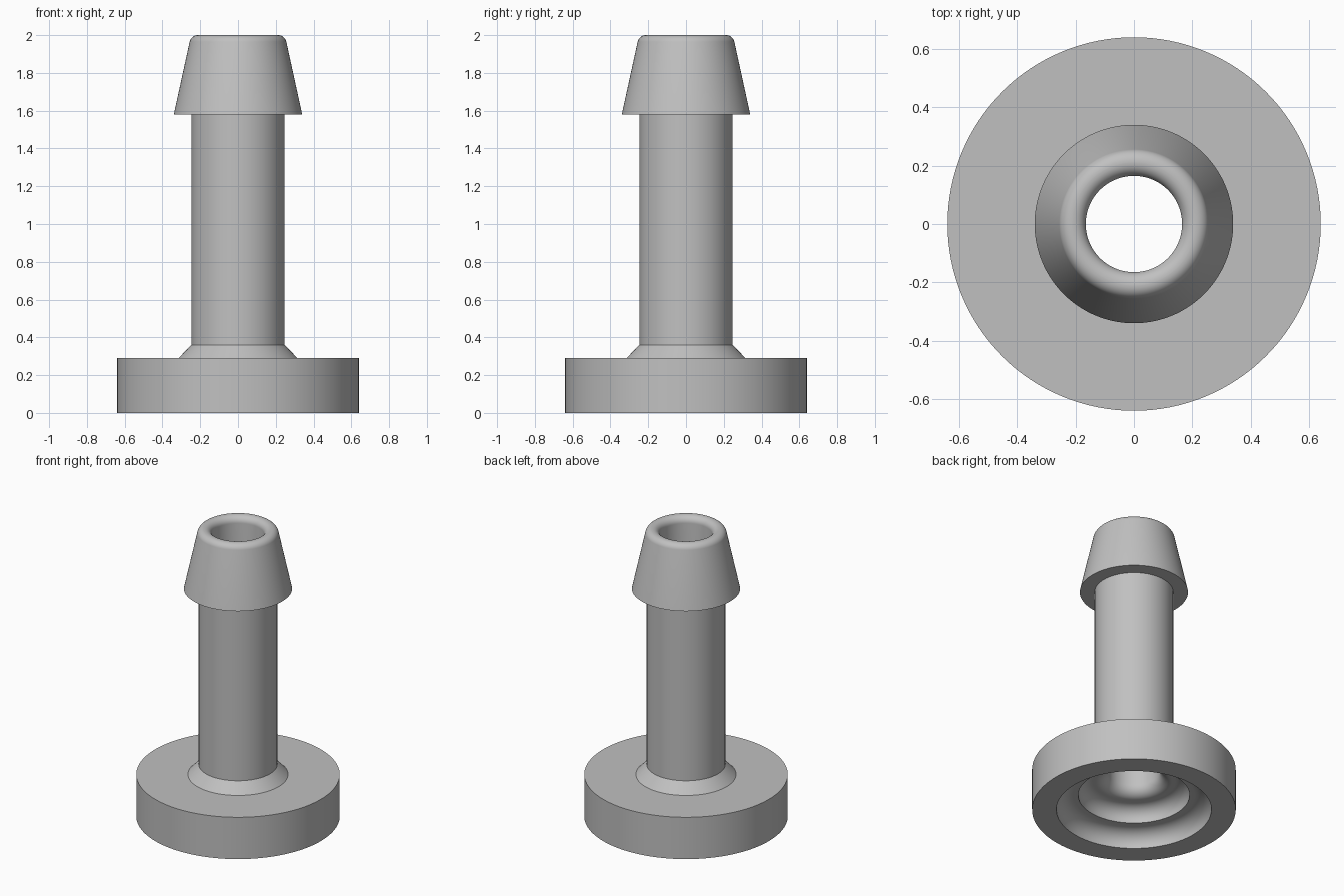
import bpy, bmesh
from math import sin, cos, radians, pi

SEGMENTS = 128

cube = bpy.data.objects.get("Cube")
if cube:
    bpy.data.objects.remove(cube, do_unlink=True)


def arc(r, z, rr, rz, start, end, steps=10):
    """Points (radius, height) on an elliptical arc centred at (r, z)."""
    angles = [radians(start + (end - start) * i / steps) for i in range(steps + 1)]
    return [(r + rr * cos(a), z + rz * sin(a)) for a in angles]


def revolve(name, profile, material):
    """Spin a closed (radius, height) profile about the z axis."""
    bm = bmesh.new()
    verts = [bm.verts.new((r, 0, z)) for r, z in profile]
    edges = [bm.edges.new((a, b)) for a, b in zip(verts, verts[1:] + verts[:1])]
    bmesh.ops.spin(bm, geom=verts + edges, cent=(0, 0, 0), axis=(0, 0, 1),
                   angle=2 * pi, steps=SEGMENTS, use_duplicate=False)
    bmesh.ops.remove_doubles(bm, verts=bm.verts, dist=0.0001)
    bmesh.ops.recalc_face_normals(bm, faces=bm.faces)
    mesh = bpy.data.meshes.new(name)
    bm.to_mesh(mesh)
    bm.free()
    mesh.materials.append(material)
    obj = bpy.data.objects.new(name, mesh)
    bpy.context.collection.objects.link(obj)
    bpy.ops.object.select_all(action='DESELECT')
    obj.select_set(True)
    bpy.context.view_layer.objects.active = obj
    bpy.ops.object.shade_smooth_by_angle(angle=radians(28))
    return obj


grey = bpy.data.materials.new("light grey")
grey.use_nodes = True
colour = (0.53, 0.53, 0.53, 1)
grey.diffuse_color = colour
grey.node_tree.nodes["Principled BSDF"].inputs["Base Color"].default_value = colour

# Round flange, chamfered foot and straight stem
flange = [(0.64, 0), (0.64, 0.29)]
stem = [(0.315, 0.29), (0.247, 0.36), (0.247, 1.58)]

# Tapered barb with rounded lip running into the bore
barb = [(0.34, 1.58)] + arc(0.212, 1.955, 0.045, 0.045, 13, 90)
lip = arc(0.21, 1.955, 0.045, 0.045, 90, 180)

# Bore flaring into two stepped, rounded recesses on the underside
flare = arc(0.24, 0.28, 0.075, 0.075, 180, 270)
inner_recess = arc(0.26, 0.115, 0.09, 0.09, 90, 0)
outer_recess = [(0.35, 0.105)] + arc(0.382, 0, 0.105, 0.105, 90, 0)

revolve("barbed_hose_fitting",
        flange + stem + barb + lip + flare + inner_recess + outer_recess, grey)
